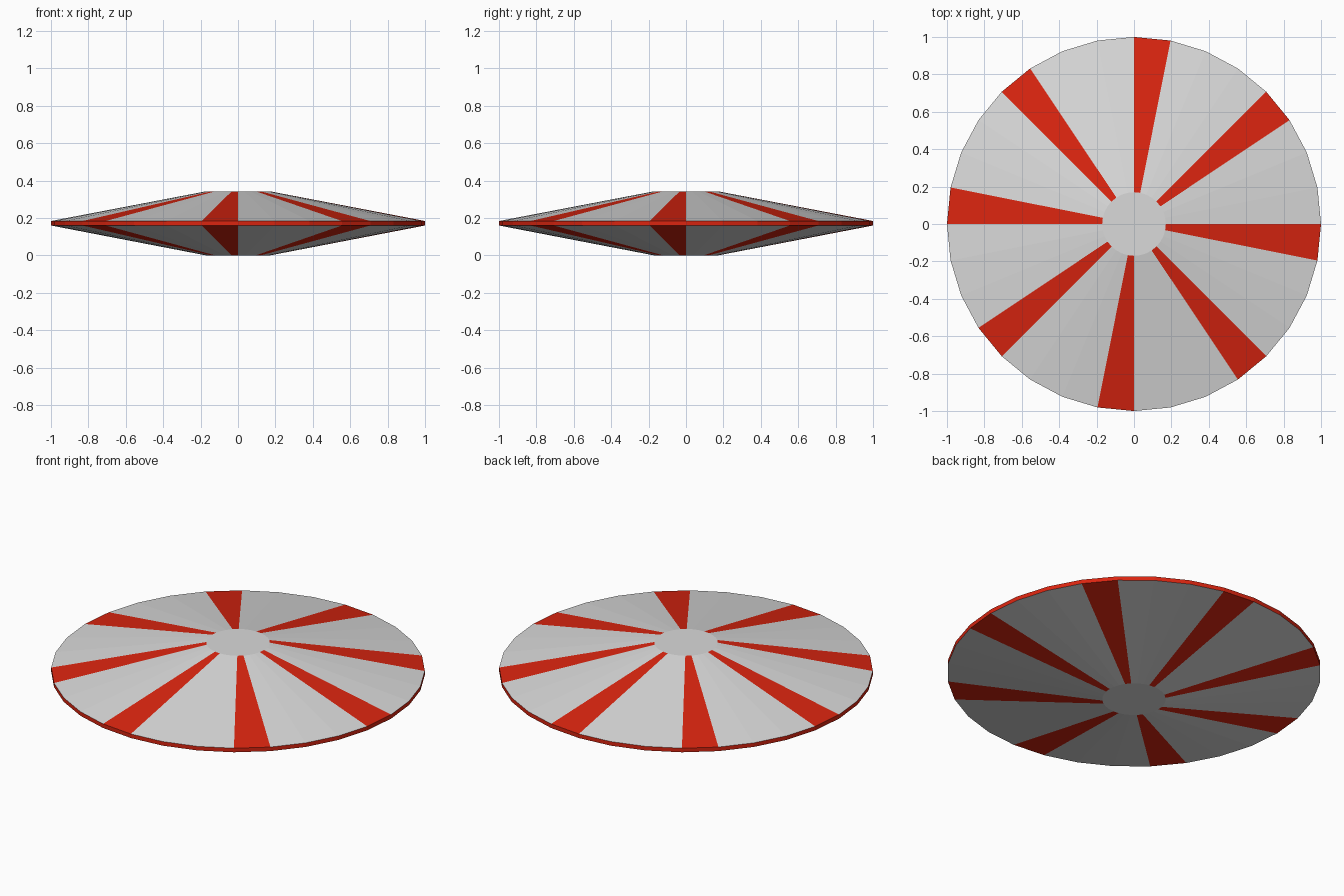
import bpy, bmesh, math

if "Cube" in bpy.data.objects:
    bpy.data.objects.remove(bpy.data.objects["Cube"])

SIDES = 32
# Radius and height of each ring, bottom to top
PROFILE = [(0.17, 0.0), (1.0, 0.16), (1.0, 0.184), (0.17, 0.343)]


def material(name, rgb):
    m = bpy.data.materials.new(name)
    m.diffuse_color = (*rgb, 1)
    m.use_nodes = True
    m.node_tree.nodes["Principled BSDF"].inputs["Base Color"].default_value = m.diffuse_color
    return m


grey = material("light grey", (0.70, 0.70, 0.70))
red = material("red", (0.70, 0.018, 0.005))

# Spun disc body: flat hubs, shallow cones and a thin rim
bm = bmesh.new()
rings = []
for r, z in PROFILE:
    rings.append([bm.verts.new((r * math.cos(math.tau * i / SIDES),
                                r * math.sin(math.tau * i / SIDES), z))
                  for i in range(SIDES)])
for level in range(3):
    low, high = rings[level], rings[level + 1]
    for i in range(SIDES):
        j = (i + 1) % SIDES
        f = bm.faces.new((low[i], low[j], high[j], high[i]))
        # Rim is red; every fourth cone panel is a red stripe
        f.material_index = 1 if level == 1 or i % 4 == 3 else 0

# Flat hubs
bm.faces.new(rings[0][::-1])
bm.faces.new(rings[3])

mesh = bpy.data.meshes.new("striped_disc")
bm.to_mesh(mesh)
bm.free()
mesh.materials.append(grey)
mesh.materials.append(red)
bpy.context.collection.objects.link(bpy.data.objects.new("striped_disc", mesh))
